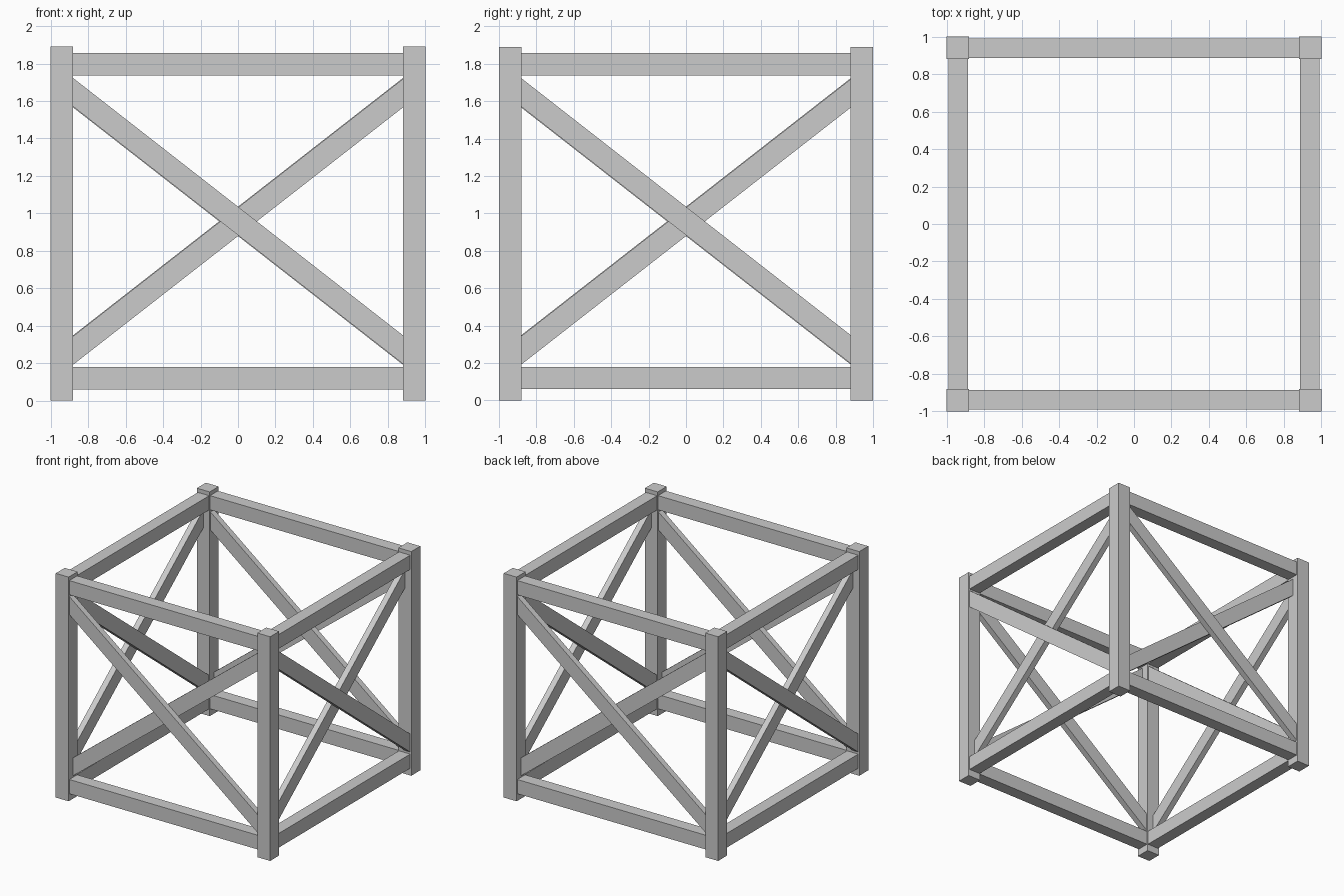
import bpy
import math
from mathutils import Matrix, Vector

default = bpy.data.objects.get("Cube")
if default:
    bpy.data.objects.remove(default, do_unlink=True)

grey = bpy.data.materials.new("plain_grey")
grey.use_nodes = True
colour = (0.6, 0.6, 0.6, 1)
grey.diffuse_color = colour
grey.node_tree.nodes["Principled BSDF"].inputs["Base Color"].default_value = colour


def beam(name, size, centre, tilt=0, turn=0):
    """Box of a given size, tilted in its own side, then turned about z."""
    bpy.ops.mesh.primitive_cube_add(size=1)
    ob = bpy.context.object
    ob.name = name
    ob.data.transform(
        Matrix.Rotation(turn, 4, "Z")
        @ Matrix.Translation(Vector(centre))
        @ Matrix.Rotation(tilt, 4, "Y")
        @ Matrix.Diagonal((*size, 1))
    )
    ob.data.materials.append(grey)


HEIGHT, POST = 1.89, 0.12
REACH = 0.93                      # beam ends are buried in the posts
SLOPE = math.atan(0.78)
BRACE_LENGTH = 2 * REACH / math.cos(SLOPE)

# The same side is repeated four times around the frame
for i, side in enumerate(("front", "left", "back", "right")):
    turn = i * math.pi / 2
    beam(f"{side}_post", (POST, POST, HEIGHT), (0.94, -0.94, HEIGHT / 2), turn=turn)

    # Horizontal rails
    beam(f"{side}_bottom_rail", (2 * REACH, 0.105, 0.12), (0, -0.9375, 0.12), turn=turn)
    beam(f"{side}_top_rail", (2 * REACH, 0.105, 0.12), (0, -0.9375, 1.797), turn=turn)

    # Crossed braces, one lying behind the other
    beam(f"{side}_outer_brace", (BRACE_LENGTH, 0.05, 0.12), (0, -0.965, 0.96), SLOPE, turn)
    beam(f"{side}_inner_brace", (BRACE_LENGTH, 0.05, 0.12), (0, -0.915, 0.955), -SLOPE, turn)
